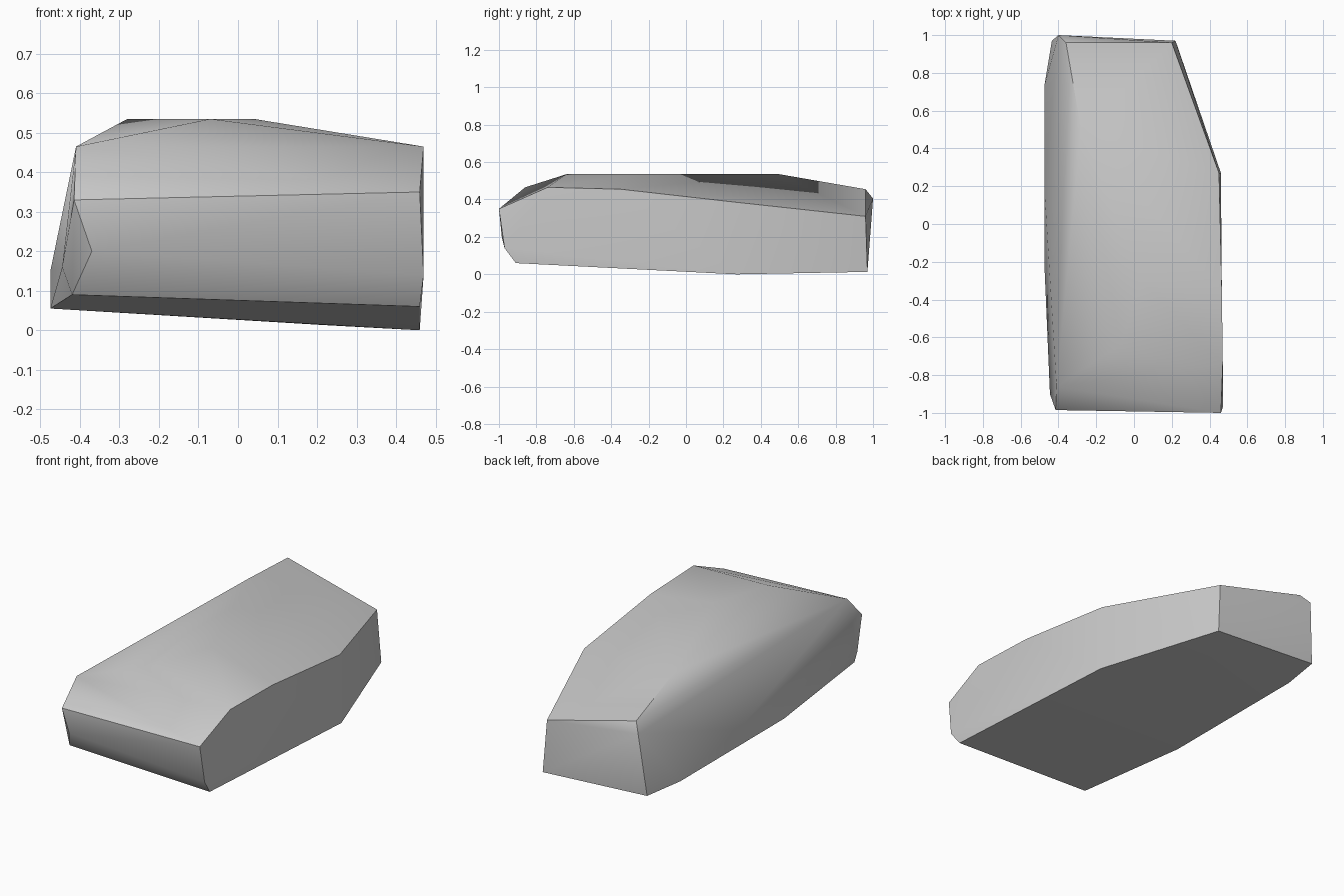
import bpy
import bmesh
import math

cube = bpy.data.objects.get("Cube")
if cube:
    bpy.data.objects.remove(cube, do_unlink=True)

# Stone colour
stone = bpy.data.materials.new("stone grey")
stone.use_nodes = True
grey = (0.6, 0.6, 0.6, 1)
stone.diffuse_color = grey
stone.node_tree.nodes["Principled BSDF"].inputs["Base Color"].default_value = grey

# Corner points of the chipped slab, grouped by region
underside = [(-.42, -.91, .09), (.46, -.91, .06), (.46, .27, 0),
             (.22, .97, .013), (-.435, .97, .053), (-.475, .73, .055),
             (-.475, -.2, .055)]
nose = [(-.37, -.985, .2), (-.445, -.9, .16), (-.415, -.985, .33),
        (.46, -1, .35), (.47, -.97, .14)]
flank = [(-.475, .2, .15)]
crown = [(-.41, -.86, .465), (-.28, .5, .535), (-.07, -.64, .535),
         (.04, -.3, .535), (.47, -.74, .465), (.465, -.35, .455),
         (.45, .27, .385)]
tail = [(.2, .96, .31), (-.36, .96, .455), (-.4, 1, .405)]

# Slab formed as the convex hull of its corners
bm = bmesh.new()
for p in underside + nose + flank + crown + tail:
    bm.verts.new(p)
hull = bmesh.ops.convex_hull(bm, input=bm.verts)
loose = {v for v in hull["geom_interior"] + hull["geom_unused"]
         if isinstance(v, bmesh.types.BMVert)}
bmesh.ops.delete(bm, geom=list(loose), context="VERTS")
bmesh.ops.dissolve_limit(bm, angle_limit=math.radians(1),
                         verts=bm.verts, edges=bm.edges)
bmesh.ops.recalc_face_normals(bm, faces=bm.faces)
mesh = bpy.data.meshes.new("stone_slab")
bm.to_mesh(mesh)
bm.free()
mesh.materials.append(stone)

slab = bpy.data.objects.new("stone_slab", mesh)
bpy.context.collection.objects.link(slab)

# Soft worn faces with crisp breaks
bpy.ops.object.select_all(action="DESELECT")
slab.select_set(True)
bpy.context.view_layer.objects.active = slab
bpy.ops.object.shade_smooth_by_angle(angle=math.radians(35))
